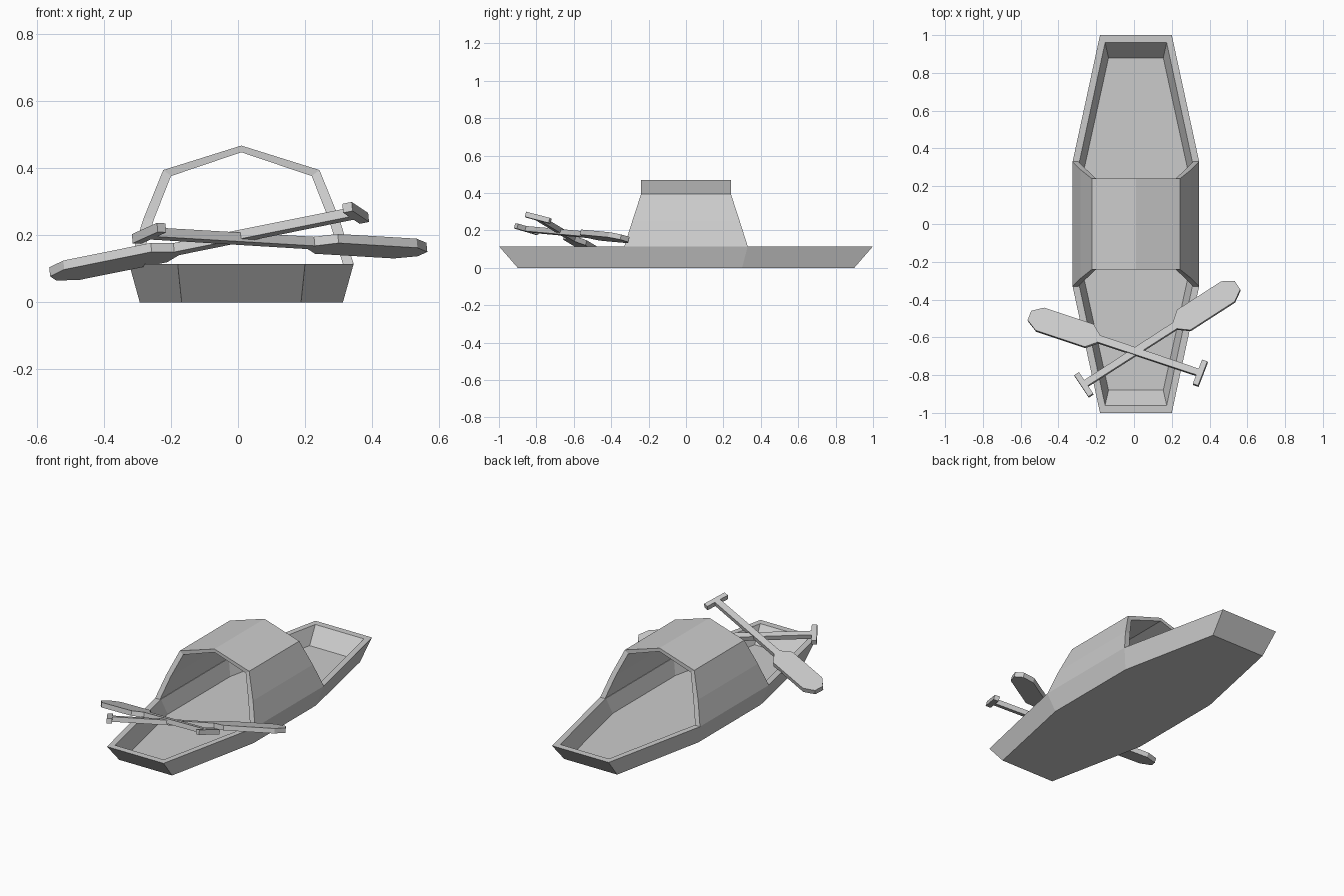
import bpy, bmesh
from mathutils import Vector

if "Cube" in bpy.data.objects:
    bpy.data.objects.remove(bpy.data.objects["Cube"])

CX = 0.01  # boat centreline


def finish(name, bm):
    bmesh.ops.recalc_face_normals(bm, faces=bm.faces)
    mesh = bpy.data.meshes.new(name)
    bm.to_mesh(mesh)
    bm.free()
    obj = bpy.data.objects.new(name, mesh)
    bpy.context.collection.objects.link(obj)
    return obj


def bridge(bm, a, b, closed):
    n = len(a)
    for i in range(n if closed else n - 1):
        j = (i + 1) % n
        bm.faces.new((a[i], a[j], b[j], b[i]))


# Hull: eight-sided rings from the keel, over the rim, down to the floor
def hull_ring(bm, end_x, end_y, mid_x, mid_y, z):
    quarter = [(end_x, end_y), (mid_x, mid_y)]
    right = quarter + [(x, -y) for x, y in reversed(quarter)]
    outline = right + [(-x, y) for x, y in reversed(right)]
    return [bm.verts.new((x + CX, y, z)) for x, y in outline]


bm = bmesh.new()
rings = [hull_ring(bm, *r) for r in (
    (0.178, 0.90, 0.303, 0.30, 0.0),
    (0.190, 1.00, 0.335, 0.33, 0.115),
    (0.163, 0.96, 0.300, 0.325, 0.115),
    (0.145, 0.88, 0.272, 0.30, 0.022))]
for a, b in zip(rings, rings[1:]):
    bridge(bm, a, b, True)
bm.faces.new(rings[0])
bm.faces.new(rings[-1])
finish("hull", bm)

# Canopy: faceted arch shell, its ends leaning inward
OUTER = [(0.335, 0.33, 0.115), (0.292, 0.287, 0.25), (0.233, 0.24, 0.395), (0, 0.24, 0.468)]
INNER = [(0.303, 0.33, 0.115), (0.260, 0.287, 0.25), (0.210, 0.24, 0.377), (0, 0.24, 0.448)]


def arch(bm, half, side):
    pts = half + [(-x, y, z) for x, y, z in reversed(half[:-1])]
    return [bm.verts.new((x + CX, y * side, z)) for x, y, z in pts]


bm = bmesh.new()
strips = [arch(bm, OUTER, -1), arch(bm, INNER, -1), arch(bm, INNER, 1), arch(bm, OUTER, 1)]
for i in range(4):
    bridge(bm, strips[i], strips[(i + 1) % 4], False)
for k in (0, -1):
    bm.faces.new([s[k] for s in strips])
finish("canopy", bm)

# Paddles: one extruded outline, placed from grip to blade tip
PADDLE = [(0, 0.07), (0.03, 0.07), (0.03, 0.018), (0.59, 0.020), (0.645, 0.066),
          (0.925, 0.066), (0.985, 0.027)]


def paddle(name, grip, tip, thick=0.028):
    grip = Vector(grip)
    u = (Vector(tip) - grip).normalized()
    w = Vector((-u.y, u.x, 0)).normalized()
    if w.y < 0:
        w = -w
    w.z = -0.25
    w = (w - u * w.dot(u)).normalized()
    n = u.cross(w)
    outline = PADDLE + [(s, -v) for s, v in reversed(PADDLE)]
    bm = bmesh.new()
    top, low = [[bm.verts.new(grip + u * s + w * v + n * h) for s, v in outline]
                for h in (thick / 2, -thick / 2)]
    bridge(bm, top, low, True)
    bm.faces.new(top)
    bm.faces.new(low)
    return finish(name, bm)


paddle("paddle_left", (0.365, -0.795, 0.27), (-0.552, -0.488, 0.085))
paddle("paddle_right", (-0.278, -0.86, 0.207), (0.545, -0.330, 0.158))
